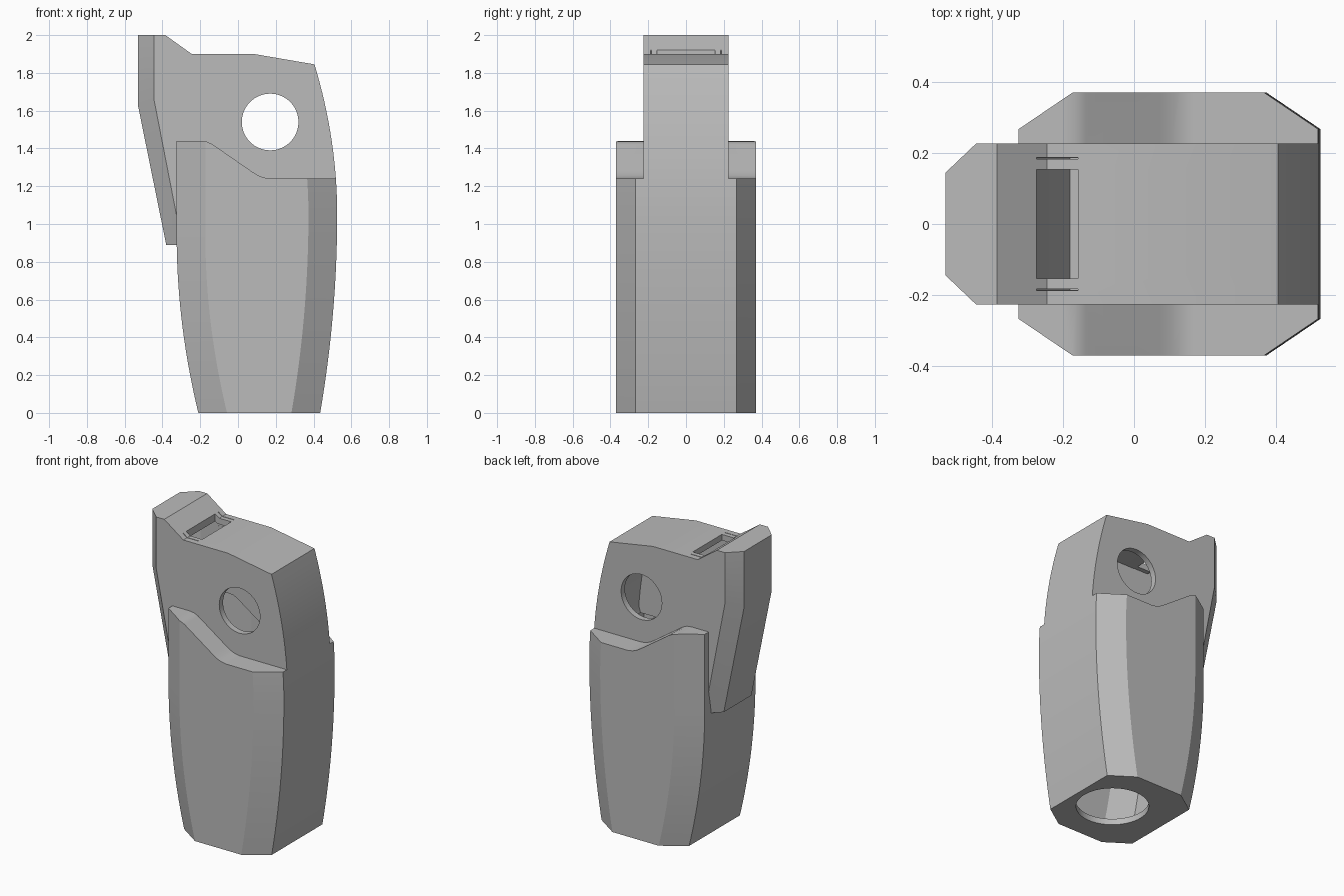
import bpy, bmesh
from mathutils import Vector

if "Cube" in bpy.data.objects:
    bpy.data.objects.remove(bpy.data.objects["Cube"], do_unlink=True)

grey = bpy.data.materials.new("plain grey")
grey.use_nodes = True
grey.diffuse_color = (0.5, 0.5, 0.5, 1)
grey.node_tree.nodes["Principled BSDF"].inputs["Base Color"].default_value = (0.5, 0.5, 0.5, 1)

WALL = 0.04


def loft(name, rings):
    """Skin a list of closed rings and cap both ends."""
    bm = bmesh.new()
    rows = [[bm.verts.new(p) for p in ring] for ring in rings]
    n = len(rows[0])
    for a, b in zip(rows, rows[1:]):
        for i in range(n):
            j = (i + 1) % n
            bm.faces.new((a[i], a[j], b[j], b[i]))
    bm.faces.new(rows[0])
    bm.faces.new(rows[-1])
    bmesh.ops.recalc_face_normals(bm, faces=bm.faces)
    mesh = bpy.data.meshes.new(name)
    bm.to_mesh(mesh)
    bm.free()
    mesh.materials.append(grey)
    obj = bpy.data.objects.new(name, mesh)
    bpy.context.collection.objects.link(obj)
    return obj


def prism(name, outline, y0, y1):
    return loft(name, [[(x, y, z) for x, z in outline] for y in (y0, y1)])


def box(name, x0, x1, y0, y1, z0, z1):
    return prism(name, [(x0, z0), (x1, z0), (x1, z1), (x0, z1)], y0, y1)


def cylinder(name, radius, depth, location, rotation=(0, 0, 0)):
    bpy.ops.mesh.primitive_cylinder_add(vertices=64, radius=radius, depth=depth,
                                        location=location, rotation=rotation)
    obj = bpy.context.object
    obj.name = name
    obj.data.materials.append(grey)
    return obj


def apply(obj, mod):
    bpy.context.view_layer.objects.active = obj
    bpy.ops.object.modifier_apply(modifier=mod.name)


def boolean(target, other, operation):
    mod = target.modifiers.new("cut", 'BOOLEAN')
    mod.operation = operation
    mod.solver = 'EXACT'
    mod.object = other
    apply(target, mod)
    bpy.data.objects.remove(other, do_unlink=True)


def inset(points, d):
    """Move each edge of a clockwise outline inward by d."""
    if d == 0:
        return points
    result, n = [], len(points)
    for i in range(n):
        a, b, c = (Vector(points[k % n]) for k in (i - 1, i, i + 1))
        u, v = (b - a).normalized(), (c - b).normalized()
        nu, nv = Vector((u.y, -u.x)), Vector((v.y, -v.x))
        result.append(tuple(b + (nu + nv) * d / (1 + nu.dot(nv))))
    return result


# Bowed side edges of the grip
def left_edge(z):
    return -0.325 + 0.115 * (max(0, 0.95 - z) / 0.95) ** 2


def right_edge(z):
    if z < 1.05:
        return 0.525 - 0.09 * ((1.05 - z) / 1.05) ** 2
    return 0.525 - 0.12 * ((z - 1.05) / 0.795) ** 2


WAVE = [(-0.7, 1.44), (-0.2, 1.44), (-0.165, 1.436), (-0.135, 1.422), (0.07, 1.28),
        (0.105, 1.258), (0.135, 1.246), (0.17, 1.24), (0.8, 1.24)]


# Eight-sided grip with a wavy upper rim
def make_grip(name, t):
    rings = []
    for i in range(33):
        z = t + i * 0.05
        l, r = left_edge(z) + t, right_edge(z) - t
        half = [(l, 0.267 - t * 0.5), (l + 0.152, 0.37 - t),
                (r - 0.152, 0.37 - t), (r, 0.267 - t * 0.5)]
        ring = half + [(x, -y) for x, y in reversed(half)]
        rings.append([(x, y, z) for x, y in ring])
    grip = loft(name, rings)
    top = [(x, z - t) for x, z in WAVE] + [(0.8, 2.4), (-0.7, 2.4)]
    boolean(grip, prism("wave_cutter", top, -0.6, 0.6), 'DIFFERENCE')
    return grip


# Narrow head with the chamfered rear spur
def make_head(name, t):
    outline = [(-0.38, 0.89), (-0.53, 1.63), (-0.53, 2.0), (-0.385, 2.0),
               (-0.245, 1.9), (0.085, 1.9)]
    steps = 12
    for i in range(steps + 1):
        z = 1.845 + (1.238 - 1.845) * i / steps
        outline.append((right_edge(z), z))
    outline += [(0.45, 1.0), (0.3, 0.89)]
    full = inset(outline, t)
    narrow = [(x + 0.085, z + (0.03 if i == 1 else 0)) if i < 3 else (x, z)
              for i, (x, z) in enumerate(full)]
    sections = [(-0.226 + t, narrow), (-0.145 + t * 0.4, full),
                (0.145 - t * 0.4, full), (0.226 - t, narrow)]
    return loft(name, [[(x, y, z) for x, z in pts] for y, pts in sections])


body = make_grip("grip_body", 0)
boolean(body, make_head("head", 0), 'UNION')

# Hollow interior
cavity = make_grip("cavity", WALL)
boolean(cavity, make_head("head_cavity", WALL), 'UNION')
boolean(body, cavity, 'DIFFERENCE')

# Cross hole, base opening, top slot and its two thin slits
boolean(body, cylinder("cross_hole", 0.15, 2, (0.17, 0, 1.54), (1.5707963, 0, 0)), 'DIFFERENCE')
boolean(body, cylinder("base_opening", 0.22, 0.2, (0.17, 0, 0)), 'DIFFERENCE')
boolean(body, box("slot", -0.275, -0.157, -0.153, 0.153, 1.8, 2.1), 'DIFFERENCE')
for side in (-1, 1):
    boolean(body, box("slit", -0.275, -0.157, side * 0.185 - 0.002,
                      side * 0.185 + 0.002, 1.83, 2.1), 'DIFFERENCE')

# Smooth bowed faces, crisp edges
bpy.ops.object.select_all(action='DESELECT')
body.select_set(True)
bpy.context.view_layer.objects.active = body
bpy.ops.object.shade_smooth_by_angle(angle=0.42)
weighted = body.modifiers.new("weighted_normals", 'WEIGHTED_NORMAL')
weighted.keep_sharp = True
